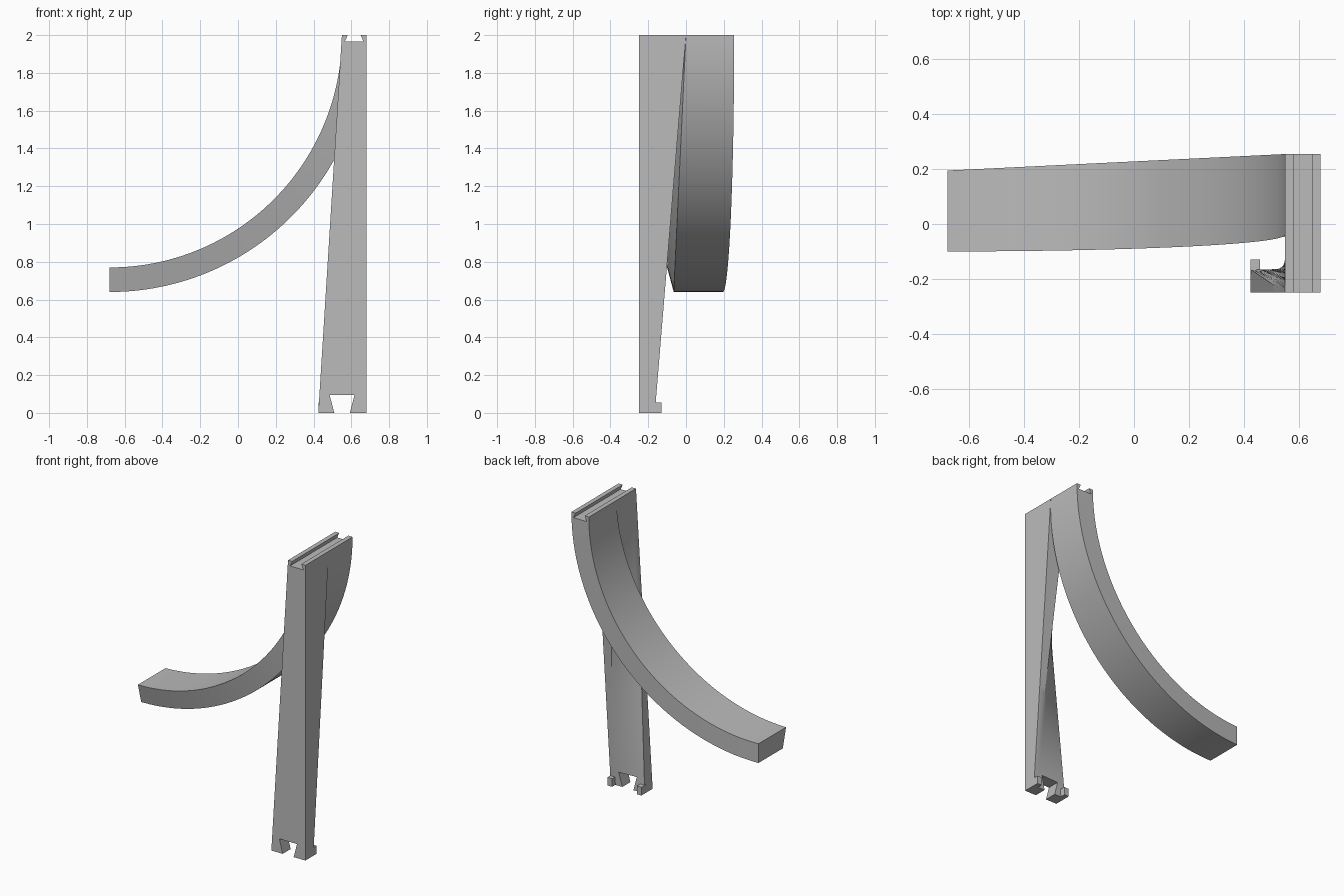
import bpy, bmesh, math
from mathutils import Vector

if "Cube" in bpy.data.objects:
    bpy.data.objects.remove(bpy.data.objects["Cube"])

grey = bpy.data.materials.new("light_grey")
grey.use_nodes = True
colour = (0.5, 0.5, 0.5, 1)
grey.diffuse_color = colour
grey.node_tree.nodes["Principled BSDF"].inputs["Base Color"].default_value = colour


def loft(name, rings):
    """Skin a list of closed rings with equal point counts and cap both ends."""
    bm = bmesh.new()
    rows = [[bm.verts.new(p) for p in ring] for ring in rings]
    n = len(rows[0])
    for a, b in zip(rows, rows[1:]):
        for i in range(n):
            j = (i + 1) % n
            bm.faces.new((a[i], a[j], b[j], b[i]))
    bm.faces.new(rows[0])
    bm.faces.new(rows[-1])
    bmesh.ops.remove_doubles(bm, verts=bm.verts, dist=1e-5)
    bmesh.ops.recalc_face_normals(bm, faces=bm.faces)
    mesh = bpy.data.meshes.new(name)
    bm.to_mesh(mesh)
    bm.free()
    mesh.materials.append(grey)
    obj = bpy.data.objects.new(name, mesh)
    bpy.context.collection.objects.link(obj)
    return obj


def prism(name, profile, y0, y1):
    """Extrude an x-z profile along y."""
    return loft(name, [[(x, y, z) for x, z in profile] for y in (y0, y1)])


def select(obj):
    bpy.ops.object.select_all(action="DESELECT")
    obj.select_set(True)
    bpy.context.view_layer.objects.active = obj


def cut(obj, cutter):
    select(obj)
    mod = obj.modifiers.new("groove", "BOOLEAN")
    mod.operation = "DIFFERENCE"
    mod.solver = "EXACT"
    mod.object = cutter
    bpy.ops.object.modifier_apply(modifier=mod.name)


LEFT, RIGHT, HEIGHT, FRONT, BACK = 0.425, 0.68, 2.0, -0.25, 0.255
NECK = 0.55

# Post: its back face twists from facing backwards at the foot to sideways at the top
STEPS, ACROSS = 40, 8
post_rings = []
for k in range(STEPS + 1):
    t = k / STEPS
    z = HEIGHT * t
    start = Vector((LEFT, -0.165, z)).lerp(Vector((NECK, FRONT, z)), t)
    end = Vector((RIGHT, -0.165, z)).lerp(Vector((NECK, 0, z)), t)
    twisted = [start.lerp(end, i / ACROSS) for i in range(ACROSS + 1)]
    post_rings.append([(start.x, FRONT, z)] + twisted
                      + [(RIGHT, end.y, z), (RIGHT, FRONT, z)])
post = loft("post", post_rings)

# Arm: quarter ring whose section narrows and leans forward toward the tip
CENTRE_X, INNER, OUTER, SEGMENTS = -0.68, 1.23, 1.36, 64
arm_rings = []
for k in range(SEGMENTS + 1):
    a = math.pi / 2 * k / SEGMENTS
    c, s = math.cos(a), math.sin(a)
    back = 0.195 + (BACK - 0.195) * c
    ring = []
    for r, y in ((INNER, -0.04 - 0.06 * s), (OUTER, -0.065 * s),
                 (OUTER, back), (INNER, back)):
        ring.append((CENTRE_X + r * c, y, HEIGHT - r * s))
    arm_rings.append(ring)
arm = loft("curved_arm", arm_rings)

# Dovetail grooves through the top and the foot
top_cutter = prism("top_groove_cutter",
                   [(0.565, 1.965), (0.665, 1.965), (0.64, 2.02), (0.59, 2.02)], -0.4, 0.4)
foot_cutter = prism("foot_groove_cutter",
                    [(0.485, 0.095), (0.617, 0.095), (0.587, -0.02), (0.515, -0.02)], -0.4, 0.1)
cut(post, top_cutter)
cut(arm, top_cutter)
cut(post, foot_cutter)
for cutter in (top_cutter, foot_cutter):
    bpy.data.objects.remove(cutter)

# Small lips behind the two corners of the foot
for name, x in (("foot_lip_right", LEFT), ("foot_lip_left", RIGHT - 0.035)):
    prism(name, [(x, 0), (x + 0.035, 0), (x + 0.035, 0.055), (x, 0.055)], -0.18, -0.13)

for obj in (post, arm):
    select(obj)
    bpy.ops.object.shade_smooth_by_angle(angle=math.radians(25))
